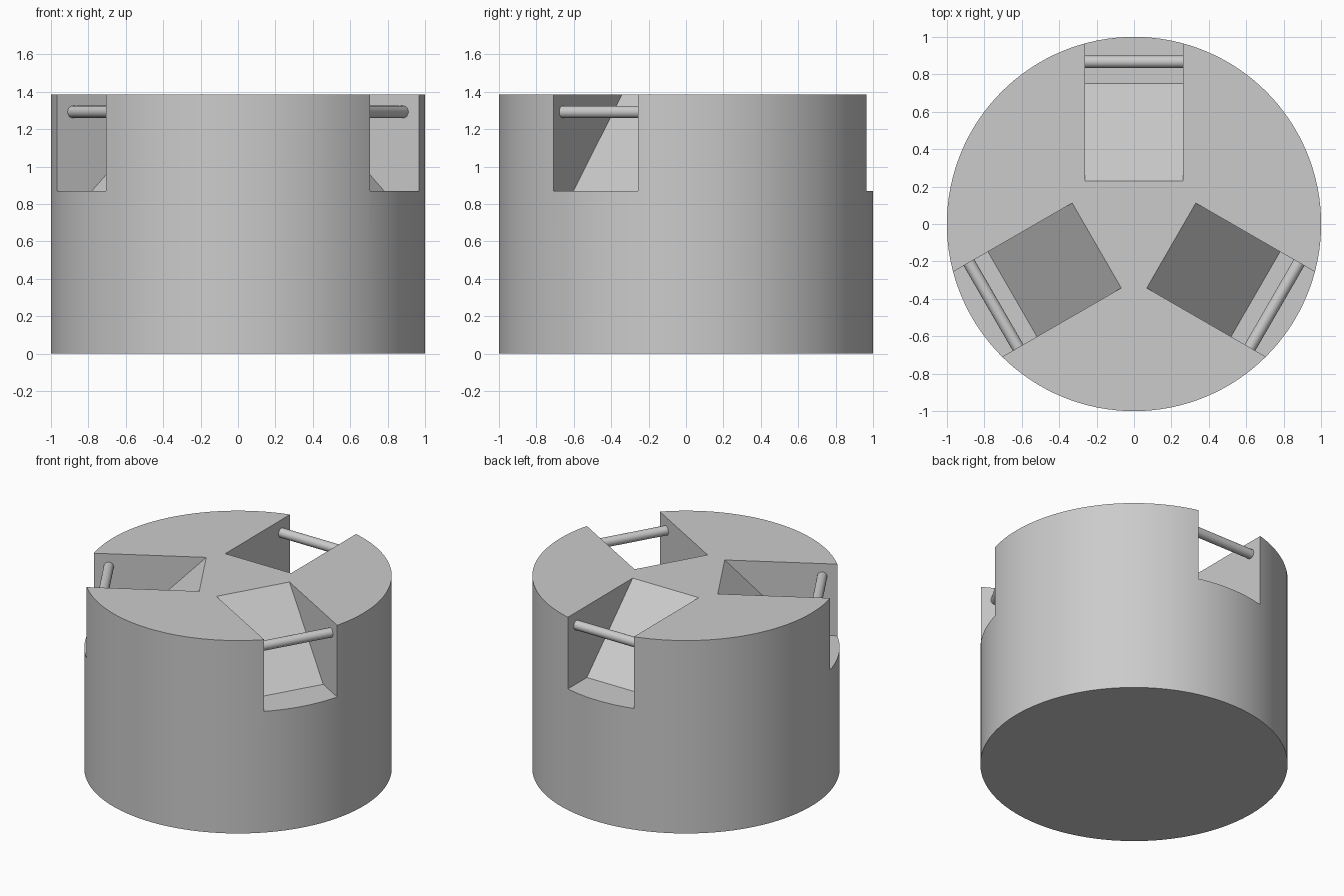
import bpy, bmesh, math
from mathutils import Matrix, Vector

if "Cube" in bpy.data.objects:
    bpy.data.objects.remove(bpy.data.objects["Cube"], do_unlink=True)

HEIGHT, FLOOR = 1.385, 0.87
HALF_WIDTH = 0.262
ROD_RADIUS, ROD_DISTANCE, ROD_HEIGHT = 0.033, 0.867, 1.292
ANGLES = [math.radians(a) for a in (90, 210, 330)]

grey = bpy.data.materials.new("light grey")
grey.use_nodes = True
colour = (0.6, 0.6, 0.6, 1)
grey.diffuse_color = colour
grey.node_tree.nodes["Principled BSDF"].inputs["Base Color"].default_value = colour


def finish(name, bm):
    bmesh.ops.recalc_face_normals(bm, faces=bm.faces)
    mesh = bpy.data.meshes.new(name)
    bm.to_mesh(mesh)
    bm.free()
    mesh.materials.append(grey)
    obj = bpy.data.objects.new(name, mesh)
    bpy.context.collection.objects.link(obj)
    return obj


def smooth(obj):
    bpy.ops.object.select_all(action="DESELECT")
    obj.select_set(True)
    bpy.context.view_layer.objects.active = obj
    bpy.ops.object.shade_smooth_by_angle(angle=math.radians(30))


def cylinder(name, radius, depth, segments, matrix):
    bm = bmesh.new()
    bmesh.ops.create_cone(bm, cap_ends=True, segments=segments, radius1=radius,
                          radius2=radius, depth=depth, matrix=matrix)
    return finish(name, bm)


# Round body
body = cylinder("body", 1, HEIGHT, 128, Matrix.Translation((0, 0, HEIGHT / 2)))

# Wedge cutters: sloping back, flat floor, open at the rim
run = 0.75 - 0.23
rise = HEIGHT - FLOOR
over = 0.1
profile = [(0.75, FLOOR), (1.2, FLOOR), (1.2, HEIGHT + over),
           (0.23 - over * run / rise, HEIGHT + over)]
bm = bmesh.new()
for angle in ANGLES:
    turn = Matrix.Rotation(angle, 3, "Z")
    face = bm.faces.new([bm.verts.new(turn @ Vector((r, -HALF_WIDTH, z)))
                         for r, z in profile])
    new = bmesh.ops.extrude_face_region(bm, geom=[face])["geom"]
    bmesh.ops.translate(bm, verts=[v for v in new if isinstance(v, bmesh.types.BMVert)],
                        vec=turn @ Vector((0, 2 * HALF_WIDTH, 0)))
cutter = finish("notch_cutter", bm)
cutter.hide_render = True

cut = body.modifiers.new("notches", "BOOLEAN")
cut.operation = "DIFFERENCE"
cut.solver = "EXACT"
cut.object = cutter
bpy.context.view_layer.objects.active = body
body.select_set(True)
bpy.ops.object.modifier_apply(modifier=cut.name)
bpy.data.objects.remove(cutter, do_unlink=True)
smooth(body)

# Cross rods spanning each notch
for name, angle in zip(("back_rod", "right_rod", "left_rod"), ANGLES):
    matrix = (Matrix.Rotation(angle, 4, "Z")
              @ Matrix.Translation((ROD_DISTANCE, 0, ROD_HEIGHT))
              @ Matrix.Rotation(math.pi / 2, 4, "X"))
    smooth(cylinder(name, ROD_RADIUS, 2 * HALF_WIDTH, 24, matrix))
